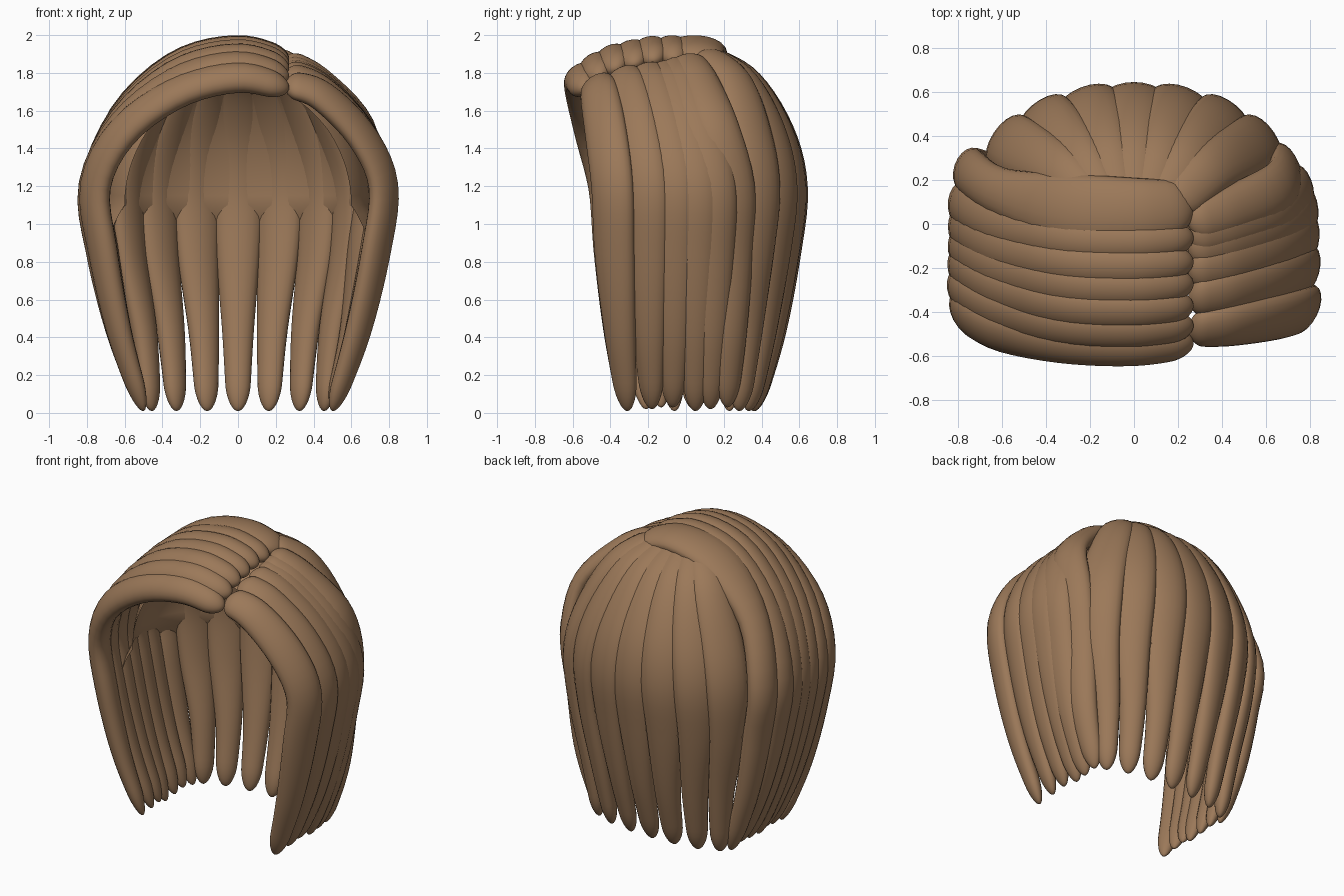
import bpy, bmesh, math
from mathutils import Vector

if "Cube" in bpy.data.objects:
    bpy.data.objects.remove(bpy.data.objects["Cube"])

brown = bpy.data.materials.new("warm_brown")
brown.use_nodes = True
COLOR = (0.33, 0.19, 0.10, 1)
brown.diffuse_color = COLOR
brown.node_tree.nodes["Principled BSDF"].inputs["Base Color"].default_value = COLOR

RINGS, SIDES = 44, 20


def spline(pts, u):
    """Catmull-Rom through pts, u in 0..1."""
    f = u * (len(pts) - 1)
    i = min(int(f), len(pts) - 2)
    t = f - i
    b, c = pts[i], pts[i + 1]
    a = pts[i - 1] if i else b * 2 - c
    d = pts[i + 2] if i + 2 < len(pts) else c * 2 - b
    return (b * 2 + (c - a) * t + (a * 2 - b * 5 + c * 4 - d) * t * t
            + (b * 3 - a - c * 3 + d) * t ** 3) * 0.5


def finish(name, bm):
    bmesh.ops.recalc_face_normals(bm, faces=bm.faces)
    for f in bm.faces:
        f.smooth = True
    me = bpy.data.meshes.new(name)
    bm.to_mesh(me)
    bm.free()
    me.materials.append(brown)
    ob = bpy.data.objects.new(name, me)
    bpy.context.collection.objects.link(ob)


def lock(name, path, widths, depths):
    """Tube with rounded ends, its flat side facing out from the head."""
    path = [Vector(p) for p in path]
    bm = bmesh.new()
    rings = []
    for k in range(RINGS + 1):
        u = 0.5 - 0.5 * math.cos(math.pi * (k + 0.4) / (RINGS + 0.8))
        p = spline(path, u)
        tan = (spline(path, min(u + 0.01, 1)) - spline(path, max(u - 0.01, 0))).normalized()
        out = p - Vector((0, 0, min(p.z, 1.1)))
        out = (out - tan * out.dot(tan)).normalized()
        side = tan.cross(out)
        d = min(1, min(u, 1 - u) / 0.06)
        taper = math.sqrt(1 - (1 - d) ** 2)
        w, h = spline(widths, u) * taper, spline(depths, u) * taper
        angles = [math.tau * j / SIDES for j in range(SIDES)]
        rings.append([bm.verts.new(p + side * w * math.cos(a) + out * h * math.sin(a))
                      for a in angles])
    for r, s in zip(rings, rings[1:]):
        for j in range(SIDES):
            n = (j + 1) % SIDES
            bm.faces.new((r[j], r[n], s[n], s[j]))
    bm.faces.new(rings[0])
    bm.faces.new(rings[-1])
    finish(name, bm)


def fall(s, xm, ym, yt, tip):
    """Hanging part of a side lock, from its widest point to its tip."""
    return [(s * xm, ym, 1.2), (s * (xm - 0.04), ym * 0.85 + yt * 0.15, 0.85),
            (s * (xm * 0.4 + 0.325), (ym + yt) / 2, 0.42), (s * 0.5, yt, tip)]


# Right side sweeps over the crown from the parting.
# Rows front to back: y at parting, crown z, widest x, y at widest, y at tip
RIGHT = [(-0.55, 1.775, 0.755, -0.41, -0.31), (-0.47, 1.835, 0.77, -0.31, -0.21),
         (-0.38, 1.88, 0.77, -0.21, -0.13), (-0.28, 1.905, 0.77, -0.12, -0.06),
         (-0.18, 1.925, 0.77, -0.02, 0.04), (-0.07, 1.93, 0.77, 0.09, 0.13),
         (0.07, 1.93, 0.745, 0.24, 0.23)]
for i, (yp, top, xm, ym, yt) in enumerate(RIGHT):
    first, last = i == 0, i == len(RIGHT) - 1
    drop = 1.93 - top
    crown = 0.15 if last else 0.095
    lock(f"right_side_lock_{i + 1}",
         [(0.27, yp + 0.01, top - 0.06), (0.0, yp - 0.01, top),
          (-0.32, yp * 0.97 + ym * 0.03, top - 0.08),
          (-0.61, yp * 0.55 + ym * 0.45, 1.58 - drop * 0.6)]
         + fall(-1, xm, ym, yt, 0.01 + 0.01 * (i % 3)),
         [crown * 0.8, crown, crown * 1.05, 0.11, 0.115 if first else 0.105, 0.10, 0.08, 0.052],
         [0.06, 0.07, 0.07, 0.07, 0.07, 0.07, 0.06, 0.04])

# Left side falls from the parting, fanning out at the back.
# Rows front to back: y at parting, parting z, widest x, y at widest, y at tip
LEFT = [(-0.48, 1.745, 0.77, -0.39, -0.31), (-0.34, 1.80, 0.775, -0.21, -0.18),
        (-0.22, 1.825, 0.775, -0.06, -0.07), (-0.12, 1.84, 0.77, 0.06, 0.05),
        (-0.06, 1.86, 0.75, 0.15, 0.13), (0.0, 1.88, 0.69, 0.25, 0.22)]
for i, (yp, top, xm, ym, yt) in enumerate(LEFT):
    drop = 1.87 - top
    lock(f"left_side_lock_{i + 1}",
         [(0.25, yp, top), (0.44, yp * 0.75 + ym * 0.25, 1.755 - drop * 0.6),
          (0.655, yp * 0.35 + ym * 0.65, 1.515 - drop * 0.4)]
         + fall(1, xm, ym, yt, 0.01 + 0.01 * (i % 3)),
         [0.09, 0.11, 0.12, 0.12, 0.115, 0.09, 0.055],
         [0.055, 0.065, 0.065, 0.065, 0.065, 0.06, 0.04])

# Back locks fan out from the crown: widest x, y at widest, tip x, tip y
BACK = [(0, 0.575, 0, 0.36), (0.215, 0.555, 0.163, 0.355),
        (0.415, 0.485, 0.325, 0.33), (0.575, 0.375, 0.455, 0.28)]
for i, (xm, ym, xt, yt) in enumerate(BACK):
    for s, label in ((1, "left"), (-1, "right")) if i else ((1, "middle"),):
        lock(f"{label}_back_lock_{i + 1}",
             [(s * xm * 0.3, 0.08, 1.905), (s * xm * 0.6, 0.08 + ym * 0.43, 1.76),
              (s * xm * 0.86, ym * 0.88, 1.485), (s * xm, ym, 1.19),
              (s * (xm * 0.93 + xt * 0.07), ym * 0.86 + yt * 0.14, 0.85),
              (s * (xm + 2 * xt) / 3, (ym + yt) / 2, 0.42), (s * xt, yt, 0.01)],
             [0.10, 0.12, 0.14, 0.14, 0.118, 0.083, 0.06],
             [0.06, 0.07, 0.07, 0.07, 0.065, 0.06, 0.045])

# Inner cap lines the dome and flares out into the locks at its lower edge
bm = bmesh.new()
bmesh.ops.create_uvsphere(bm, u_segments=48, v_segments=48, radius=1)
for v in bm.verts:
    flare = 1 + 0.6 * max(0, -v.co.z)
    v.co = Vector((v.co.x * 0.70 * flare, v.co.y * 0.525 * flare - 0.01, v.co.z * 0.76 + 1.1))
for co, no in (((0, -0.28, 0), (0, -1, 0)), ((0, 0, 0.85), (0, 0, -1))):
    bmesh.ops.bisect_plane(bm, geom=bm.verts[:] + bm.edges[:] + bm.faces[:],
                           plane_co=co, plane_no=no, clear_outer=True)
finish("inner_cap", bm)
